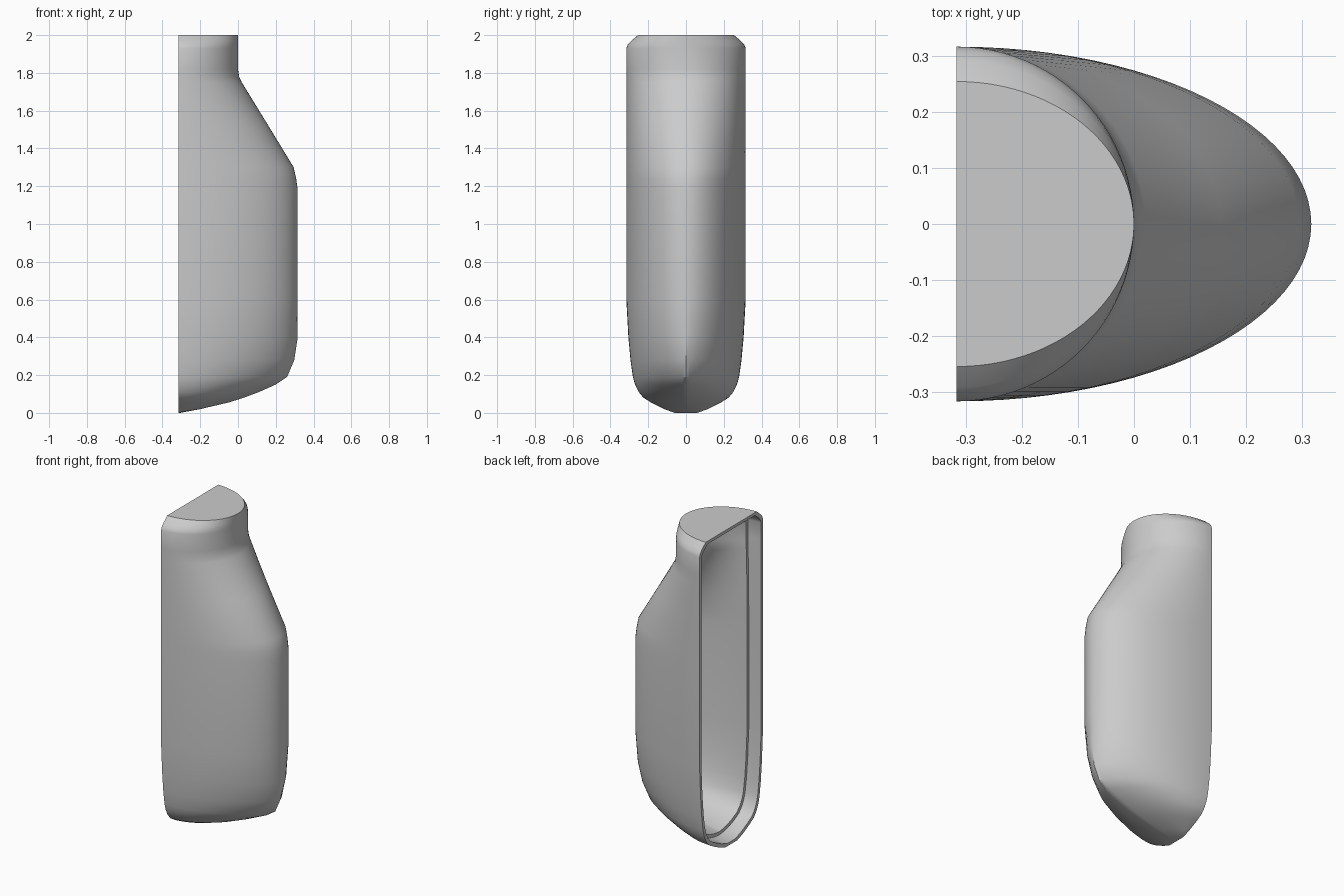
import bpy
import bmesh
from math import cos, sin, pi
from mathutils import Vector

cube = bpy.data.objects.get("Cube")
if cube:
    bpy.data.objects.remove(cube, do_unlink=True)

BACK = -0.316      # open flat side
LEDGE = -0.232     # depth of the step inside the rim
STEPS = 48

# Rows: height, half width, forward reach, keel (0 = plain ellipse, more = sharper nose)
ROWS = [
    (0.0, 0.06, -0.306, 0.28), (0.02, 0.115, -0.2, 0.28), (0.055, 0.185, -0.05, 0.28),
    (0.08, 0.225, 0.03, 0.28), (0.11, 0.25, 0.11, 0.28), (0.15, 0.27, 0.2, 0.27),
    (0.19, 0.281, 0.26, 0.25), (0.28, 0.294, 0.298, 0.17), (0.4, 0.305, 0.316, 0.09),
    (0.6, 0.316, 0.316, 0), (1.18, 0.316, 0.316, 0), (1.24, 0.316, 0.308, 0),
    (1.3, 0.316, 0.295, 0), (1.53, 0.316, 0.155, 0), (1.75, 0.316, 0.02, 0),
    (1.78, 0.316, 0.006, 0), (1.82, 0.316, 0.0, 0), (1.93, 0.316, 0.0, 0),
    (1.95, 0.308, 0.0, 0), (1.97, 0.29, 0.0, 0), (2.0, 0.254, 0.0, 0),
]

grey = bpy.data.materials.new("plain grey")
grey.use_nodes = True
colour = (0.6, 0.6, 0.6, 1)
grey.diffuse_color = colour
grey.node_tree.nodes["Principled BSDF"].inputs["Base Color"].default_value = colour


def section(row, inset, overhang):
    """Half-oval slice; overhang carries it straight back past the open side."""
    z, width, reach, keel = row
    z = inset + z * (1 - inset)
    width -= inset
    length = max(reach - BACK - inset, 0.005)
    points = []
    for i in range(STEPS + 1):
        a = -pi / 2 + pi * i / STEPS
        x = BACK + length * ((1 - keel) * cos(a) + keel * (1 - abs(sin(a))))
        points.append((x, width * sin(a), z))
    if overhang:
        points.insert(0, (BACK - overhang, -width, z))
        points.append((BACK - overhang, width, z))
    return points


def loft(name, inset=0, overhang=0, cut=None):
    """Closed solid through all slices, optionally trimmed at x = cut."""
    bm = bmesh.new()
    rings = [[bm.verts.new(p) for p in section(r, inset, overhang)] for r in ROWS]
    for low, high in zip(rings, rings[1:]):
        for i in range(len(low) - 1):
            bm.faces.new((low[i], low[i + 1], high[i + 1], high[i]))
    bm.faces.new(rings[0][::-1])
    bm.faces.new(rings[-1])
    bm.faces.new([r[-1] for r in rings] + [r[0] for r in reversed(rings)])
    if cut is not None:
        result = bmesh.ops.bisect_plane(
            bm, geom=bm.verts[:] + bm.edges[:] + bm.faces[:],
            plane_co=Vector((cut, 0, 0)), plane_no=Vector((1, 0, 0)), clear_outer=True)
        edges = [e for e in result["geom_cut"] if isinstance(e, bmesh.types.BMEdge)]
        bmesh.ops.contextual_create(bm, geom=edges)
    bmesh.ops.recalc_face_normals(bm, faces=bm.faces[:])
    mesh = bpy.data.meshes.new(name)
    bm.to_mesh(mesh)
    bm.free()
    mesh.materials.append(grey)
    obj = bpy.data.objects.new(name, mesh)
    bpy.context.collection.objects.link(obj)
    return obj


# Outer body, main cavity and the wider recess behind the rim
shell = loft("half_shell")
cutters = [loft("cavity_cutter", 0.035, 0.1), loft("rim_cutter", 0.018, 0.15, LEDGE)]

bpy.ops.object.select_all(action="DESELECT")
bpy.context.view_layer.objects.active = shell
shell.select_set(True)
for cutter in cutters:
    cutter.hide_render = True
    mod = shell.modifiers.new("hollow", "BOOLEAN")
    mod.operation = "DIFFERENCE"
    mod.solver = "EXACT"
    mod.object = cutter
    bpy.ops.object.modifier_apply(modifier=mod.name)
for cutter in cutters:
    bpy.data.objects.remove(cutter, do_unlink=True)

bpy.ops.object.shade_smooth_by_angle(angle=pi / 6)
